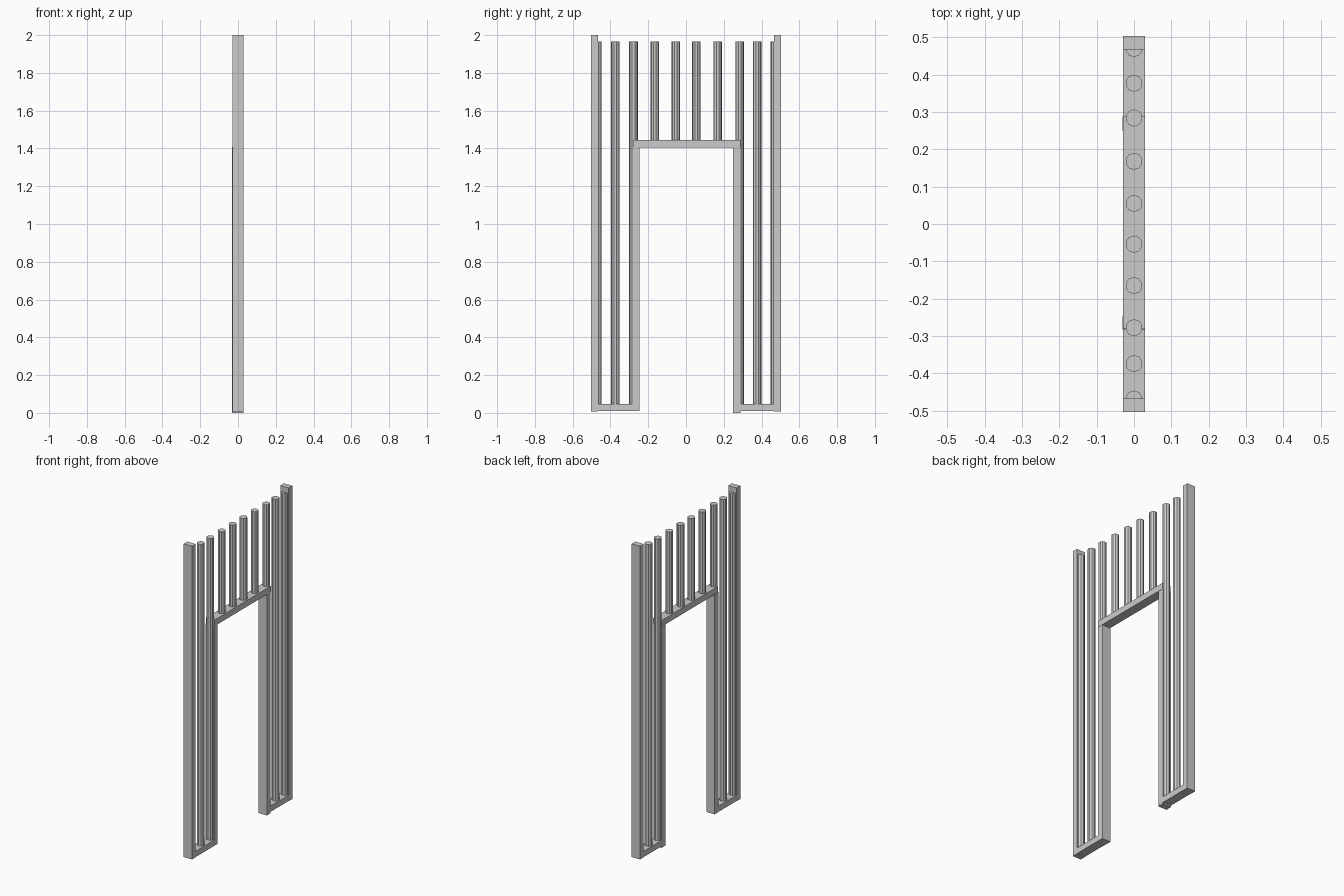
import bpy

if "Cube" in bpy.data.objects:
    bpy.data.objects.remove(bpy.data.objects["Cube"])

def bar(name, y0, y1, z0, z1, x0=-0.0295, x1=0.0295):
    bpy.ops.mesh.primitive_cube_add(size=1, location=((x0 + x1) / 2, (y0 + y1) / 2, (z0 + z1) / 2))
    ob = bpy.context.object
    ob.name = name
    ob.scale = (x1 - x0, y1 - y0, z1 - z0)
    bpy.ops.object.transform_apply(location=False, rotation=False, scale=True)

def rod(name, y, z0, z1=1.965):
    bpy.ops.mesh.primitive_cylinder_add(vertices=10, radius=0.0228, depth=z1 - z0,
                                        location=(0, y, (z0 + z1) / 2))
    bpy.context.object.name = name

# Outer posts
bar("outer_post_left", -0.504, -0.467, 0.008, 2.0)
bar("outer_post_right", 0.467, 0.504, 0.008, 2.0)

# Door frame: inner posts and lintel
bar("inner_post_left", -0.283, -0.245, 0.009, 1.408, -0.0305, 0.0285)
bar("inner_post_right", 0.249, 0.288, 0.0, 1.408, -0.0305, 0.0285)
bar("lintel", -0.281, 0.288, 1.406, 1.445, -0.029, 0.030)

# Bottom rails
bar("bottom_rail_left", -0.503, -0.246, 0.009, 0.046, -0.029, 0.029)
bar("bottom_rail_right", 0.250, 0.503, 0.009, 0.046, -0.029, 0.029)

# Full-height side rods
for y in (-0.469, -0.374, -0.278, 0.284, 0.377, 0.470):
    rod("side_rod", y, 0.03)

# Short rods above the lintel
for y in (-0.165, -0.054, 0.055, 0.168):
    rod("upper_rod", y, 1.43)
